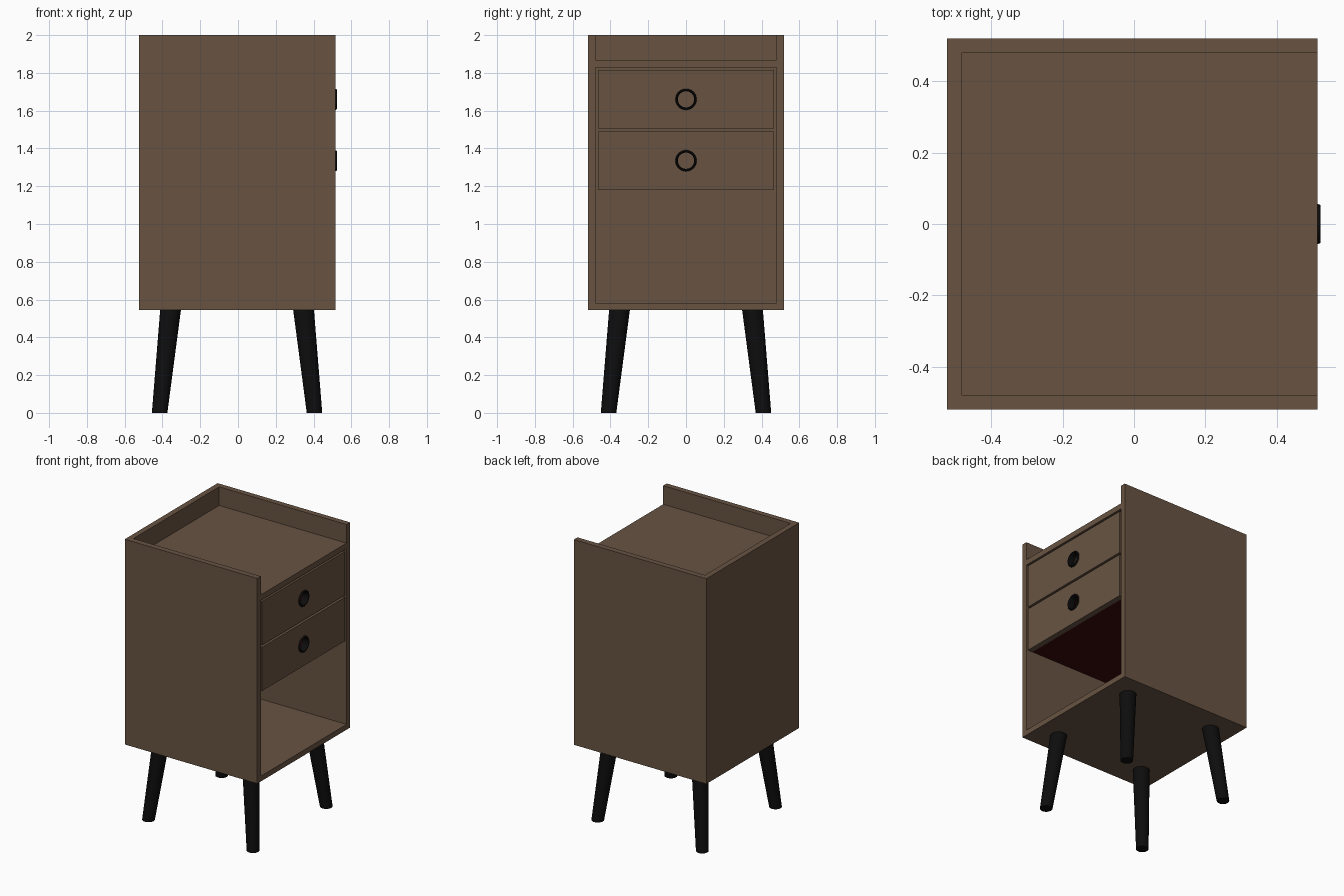
import bpy, bmesh, math
from mathutils import Vector

if "Cube" in bpy.data.objects:
    bpy.data.objects.remove(bpy.data.objects["Cube"])


def material(name, rgb):
    m = bpy.data.materials.new(name)
    m.diffuse_color = (*rgb, 1.0)
    m.use_nodes = True
    m.node_tree.nodes["Principled BSDF"].inputs["Base Color"].default_value = m.diffuse_color
    return m


WOOD = material("brown wood", (0.14, 0.088, 0.055))
BLACK = material("black", (0.004, 0.004, 0.004))
RED = material("dark red lining", (0.045, 0.003, 0.004))


def make_object(name, bm, mat, smooth=False):
    bmesh.ops.recalc_face_normals(bm, faces=bm.faces)
    mesh = bpy.data.meshes.new(name)
    bm.to_mesh(mesh)
    bm.free()
    mesh.materials.append(mat)
    if smooth:
        mesh.shade_smooth()
        mesh.set_sharp_from_angle(angle=math.radians(40))
    ob = bpy.data.objects.new(name, mesh)
    bpy.context.collection.objects.link(ob)
    return ob


def add_box(bm, x, y, z):
    """Add a box given (min, max) ranges."""
    verts = bmesh.ops.create_cube(bm, size=1)["verts"]
    for v in verts:
        v.co = Vector([r[0] if c < 0 else r[1] for r, c in zip((x, y, z), v.co)])


def box(name, x, y, z, mat):
    bm = bmesh.new()
    add_box(bm, x, y, z)
    return make_object(name, bm, mat)


def cut(ob, cutter):
    cutter.hide_render = True
    cutter.hide_viewport = True
    mod = ob.modifiers.new("cut", 'BOOLEAN')
    mod.operation = 'DIFFERENCE'
    mod.solver = 'EXACT'
    mod.object = cutter


def loft(name, rings, mat, closed=False):
    """Join rings of points; cap the ends unless the loop closes on itself."""
    bm = bmesh.new()
    rings = [[bm.verts.new(p) for p in r] for r in rings]
    n = len(rings[0])
    pairs = list(zip(rings, rings[1:] + rings[:1])) if closed else list(zip(rings, rings[1:]))
    for a, b in pairs:
        for i in range(n):
            j = (i + 1) % n
            bm.faces.new((a[i], a[j], b[j], b[i]))
    if not closed:
        bm.faces.new(rings[0])
        bm.faces.new(rings[-1])
    return make_object(name, bm, mat, smooth=True)


def ring_z(cx, cy, z, r, n=32):
    return [(cx + r * math.cos(t), cy + r * math.sin(t), z)
            for t in (2 * math.pi * i / n for i in range(n))]


def ring_x(x, z, r, n=48):
    return [(x, r * math.cos(t), z + r * math.sin(t))
            for t in (2 * math.pi * i / n for i in range(n))]


X0, X1 = -0.524, 0.515      # back and open side of the cabinet
W, T = 0.52, 0.04           # half width, board thickness

# Cabinet body: solid block with the top tray and the compartment cut out
body = box("cabinet_body", (X0, X1), (-W, W), (0.545, 2.0), WOOD)
inner_y = (-W + T, W - T)
cut(body, box("tray_cutter", (X0 + T, 0.7), inner_y, (1.868, 2.2), WOOD))
cut(body, box("compartment_cutter", (X0 + T, 0.7), inner_y, (0.583, 1.828), WOOD))

# Drawers: wooden front with a finger hole, black grommet, red-lined box
for label, z0, z1 in (("upper", 1.505, 1.815), ("lower", 1.18, 1.49)):
    zc = (z0 + z1) / 2
    front = box(label + "_drawer_front", (X1 - T, X1 - 0.001), (-0.465, 0.465), (z0, z1), WOOD)
    cut(front, loft(label + "_hole_cutter",
                    [ring_x(0.4, zc, 0.05), ring_x(0.6, zc, 0.05)], WOOD))

    profile = [(X1 - T, 0.0505), (X1 - 0.001, 0.0505), (X1 - 0.001, 0.056), (0.520, 0.055),
               (0.523, 0.052), (0.523, 0.047), (0.520, 0.044), (X1 - 0.002, 0.043),
               (X1 - T, 0.043)]
    loft(label + "_drawer_grommet", [ring_x(x, zc, r) for x, r in profile], BLACK, closed=True)

    bm = bmesh.new()
    depth = (X0 + T + 0.01, X1 - T)
    add_box(bm, depth, (-0.465, 0.465), (z0, z0 + 0.02))
    for s in (-1, 1):
        add_box(bm, depth, tuple(sorted((s * 0.465, s * 0.445))), (z0 + 0.02, z1 - 0.03))
    make_object(label + "_drawer_box", bm, RED)

# Splayed, tapered legs
for xname, sx in (("back", -1), ("front", 1)):
    for yname, sy in (("right", 1), ("left", -1)):
        loft(f"{xname}_{yname}_leg",
             [ring_z(sx * 0.41 - 0.005, sy * 0.41, 0.0, 0.041),
              ring_z(sx * 0.352 - 0.005, sy * 0.352, 0.546, 0.055)], BLACK)
